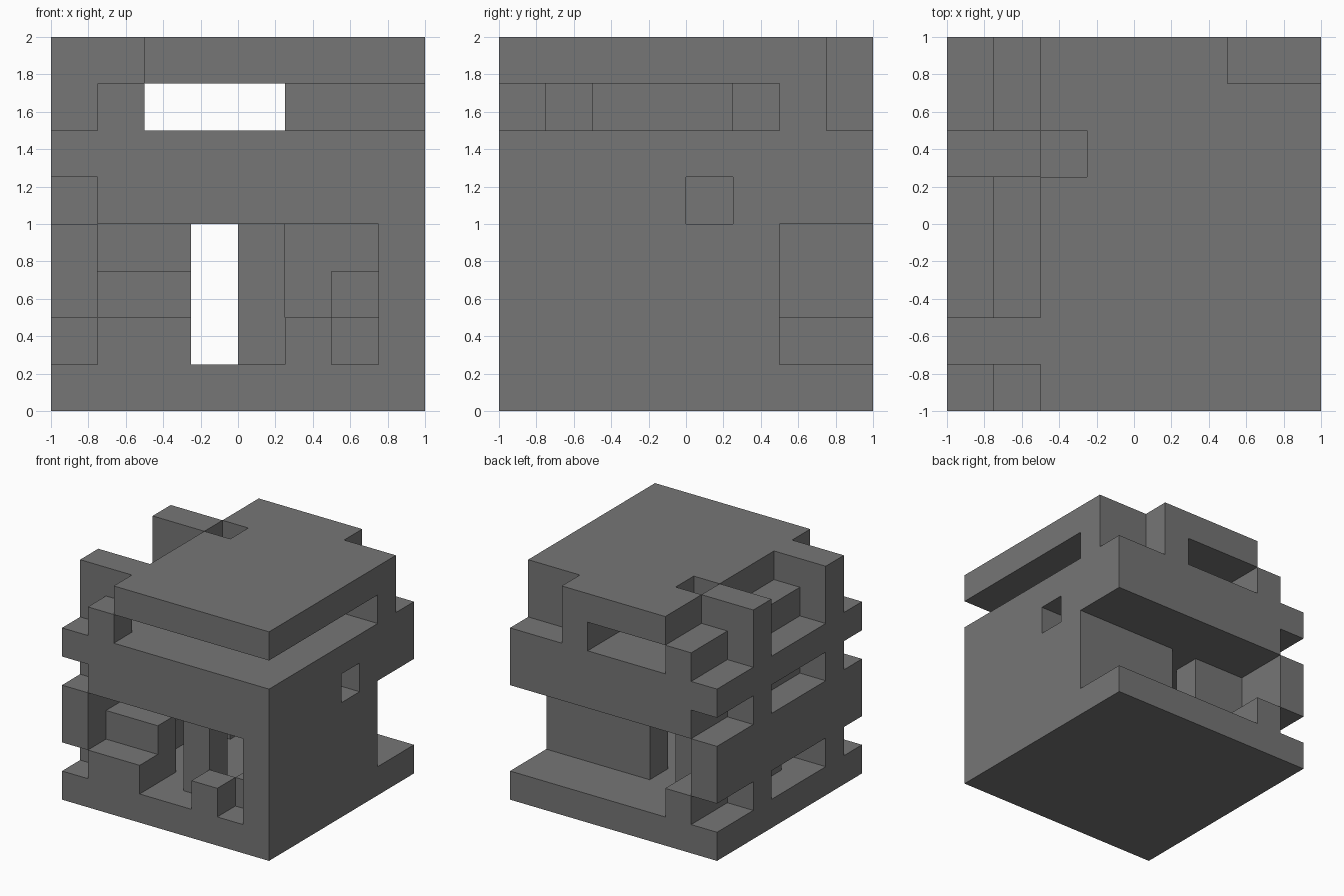
import bpy
import bmesh
from mathutils import Vector

if "Cube" in bpy.data.objects:
    bpy.data.objects.remove(bpy.data.objects["Cube"], do_unlink=True)

CELL = 0.25
cells = {}  # grid cell -> name of the part that owns it


def block(xs, ys, zs):
    """All grid cells in a box; each range is (first, last)."""
    return [(x, y, z)
            for x in range(xs[0], xs[1] + 1)
            for y in range(ys[0], ys[1] + 1)
            for z in range(zs[0], zs[1] + 1)]


def add(part, xs, ys, zs):
    for c in block(xs, ys, zs):
        cells[c] = part


def cut(xs, ys, zs):
    for c in block(xs, ys, zs):
        cells.pop(c, None)


ALL = (0, 7)

# Ground slab and the thick slab above the room
add("ground_slab", ALL, ALL, (0, 0))
add("upper_slab", (1, 7), ALL, (4, 5))
cut((7, 7), (4, 4), (4, 4))

# Lattice on the outer side: two posts crossed by bands
add("lattice_bands", (0, 0), ALL, (2, 3))
add("lattice_bands", (0, 0), ALL, (5, 5))
for y in (1, 5):
    add("lattice_posts", (0, 0), (y, y), (1, 7))
    add("roof_ties", (1, 1), (y, y), (7, 7))

# Rails beside the lattice
for ys in ((0, 0), (2, 4), (6, 7)):
    add("upper_rail", (1, 1), ys, (6, 6))
for ys in ((3, 4), (6, 7)):
    add("lower_rail", (1, 1), ys, (1, 1))

# Room walls with a door gap at the back
add("side_wall", (7, 7), (0, 5), (1, 3))
add("back_wall", (4, 6), (5, 5), (1, 3))
add("back_wall", (1, 2), (5, 5), (1, 3))

# Steps, post and plinth in the front opening
add("left_steps", (1, 2), (0, 0), (1, 1))
add("left_steps", (1, 2), (1, 1), (1, 2))
add("front_post", (4, 4), (1, 1), (1, 3))
add("plinth", (5, 5), (0, 0), (1, 1))
add("right_steps", (6, 6), (1, 1), (1, 1))
add("right_steps", (6, 6), (2, 2), (1, 2))

# Roof slab on its rear wall, with a notched corner and a shaft
add("roof_wall", (5, 7), (6, 7), (6, 6))
add("roof_slab", (2, 7), ALL, (7, 7))
cut((6, 7), (7, 7), (6, 7))
cut((2, 2), (5, 5), (7, 7))

stone = bpy.data.materials.new("grey_stone")
stone.use_nodes = True
grey = (0.18, 0.18, 0.18, 1)
stone.diffuse_color = grey
stone.node_tree.nodes["Principled BSDF"].inputs["Base Color"].default_value = grey


def build(part):
    """Mesh the exposed sides of one part and merge its flat regions."""
    bm = bmesh.new()
    for c in [c for c, p in cells.items() if p == part]:
        centre = Vector(c) + Vector((0.5, 0.5, 0.5))
        for axis in range(3):
            for sign in (-1, 1):
                n = Vector()
                n[axis] = sign
                if tuple(int(v) for v in Vector(c) + n) in cells:
                    continue
                u = Vector()
                u[(axis + 1) % 3] = 0.5
                v = n.cross(u)
                mid = centre + n / 2
                bm.faces.new([bm.verts.new(mid + d)
                              for d in (-u - v, u - v, u + v, v - u)])
    for vert in bm.verts:
        vert.co = (vert.co - Vector((4, 4, 0))) * CELL
    bmesh.ops.remove_doubles(bm, verts=bm.verts[:], dist=0.001)
    bmesh.ops.dissolve_limit(bm, angle_limit=0.01,
                             verts=bm.verts[:], edges=bm.edges[:])
    mesh = bpy.data.meshes.new(part)
    bm.to_mesh(mesh)
    bm.free()
    mesh.materials.append(stone)
    obj = bpy.data.objects.new(part, mesh)
    bpy.context.collection.objects.link(obj)


for name in sorted(set(cells.values())):
    build(name)
